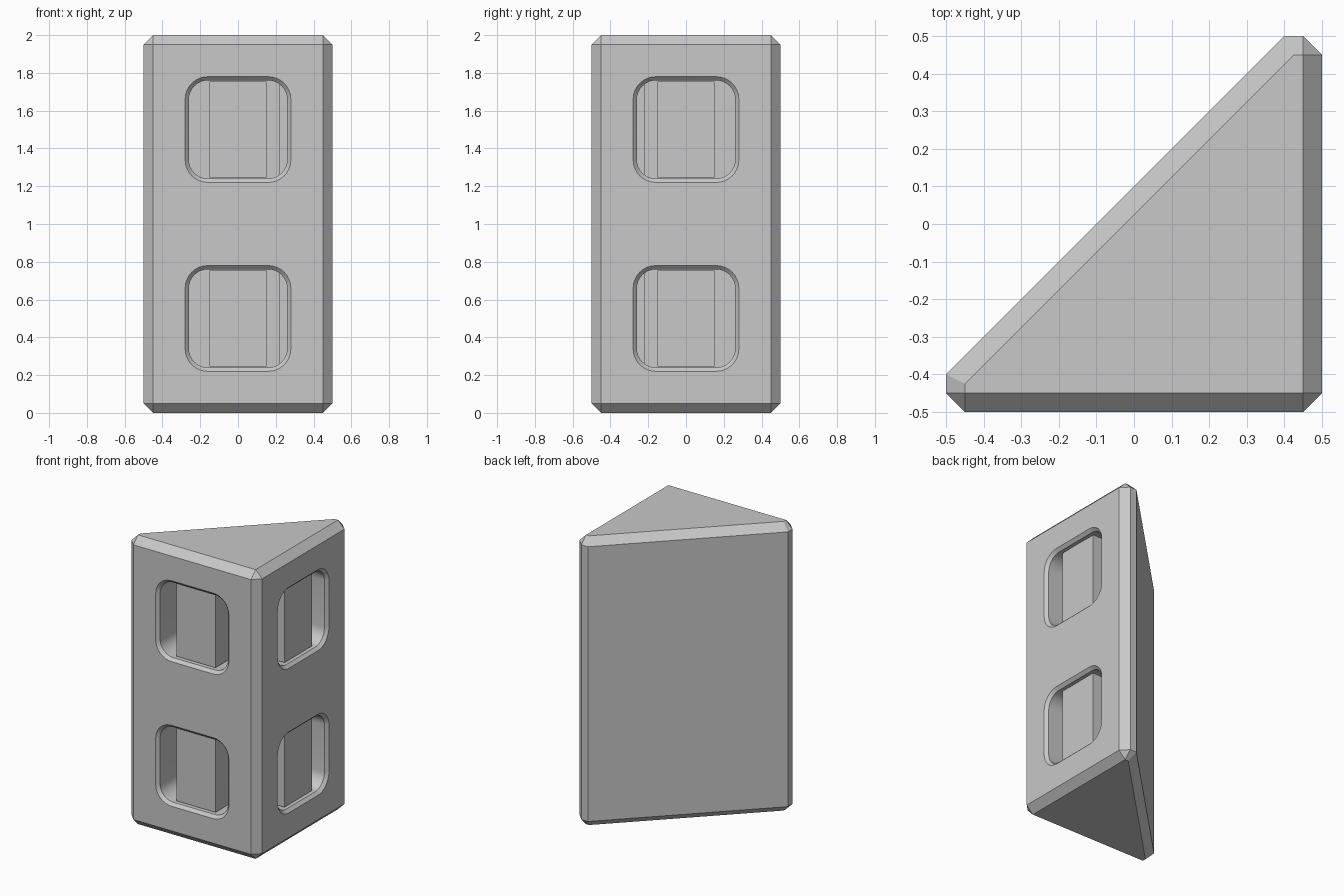
import bpy, bmesh, math
from mathutils import Matrix, Vector

if "Cube" in bpy.data.objects:
    bpy.data.objects.remove(bpy.data.objects["Cube"])

grey = bpy.data.materials.new("grey")
grey.diffuse_color = (0.58, 0.58, 0.58, 1)
grey.use_nodes = True
grey.node_tree.nodes["Principled BSDF"].inputs["Base Color"].default_value = grey.diffuse_color


def make_object(name, bm):
    bmesh.ops.recalc_face_normals(bm, faces=bm.faces[:])
    mesh = bpy.data.meshes.new(name)
    bm.to_mesh(mesh)
    bm.free()
    ob = bpy.data.objects.new(name, mesh)
    bpy.context.collection.objects.link(ob)
    mesh.materials.append(grey)
    return ob


def rounded_square(half, radius, y, steps=8):
    """Rounded square in the xz plane at depth y."""
    pts = []
    c = half - radius
    for q, (sx, sz) in enumerate(((1, 1), (-1, 1), (-1, -1), (1, -1))):
        for i in range(steps + 1):
            a = math.pi / 2 * (q + i / steps)
            pts.append(Vector((sx * c + radius * math.cos(a), y,
                               sz * c + radius * math.sin(a))))
    return pts


# Chamfered triangular prism
bm = bmesh.new()
side = [(-.5, -.4), (-.5, -.45), (-.45, -.5), (.45, -.5),
        (.5, -.45), (.5, .45), (.45, .5), (.4, .5)]
cap = [(-.45, -.45), (.45, -.45), (.45, .45), (.425, .45), (-.45, -.425)]
for pts, heights in ((side, (.05, 1.95)), (cap, (0, 2))):
    for z in heights:
        for x, y in pts:
            bm.verts.new((x, y, z))
bmesh.ops.convex_hull(bm, input=bm.verts[:])
bmesh.ops.dissolve_limit(bm, angle_limit=0.02, verts=bm.verts[:], edges=bm.edges[:])
body = make_object("body", bm)

# Window recesses with chamfered lips, and a block standing in each one
for face, turn in (("front", 0), ("right", math.pi / 2)):
    for level, z in (("lower", .5), ("upper", 1.5)):
        place = Matrix.Translation((0, 0, z)) @ Matrix.Rotation(turn, 4, 'Z')

        bm = bmesh.new()
        rings = [[bm.verts.new(p) for p in rounded_square(h, r, y)]
                 for h, r, y in ((.30, .14, -.52), (.26, .10, -.48), (.26, .10, -.22))]
        n = len(rings[0])
        for a, b in zip(rings, rings[1:]):
            for i in range(n):
                j = (i + 1) % n
                bm.faces.new((a[i], a[j], b[j], b[i]))
        bm.faces.new(rings[0])
        bm.faces.new(rings[-1])
        bm.transform(place)
        cutter = make_object(f"{face}_{level}_cutter", bm)
        cutter.hide_render = True
        cutter.hide_set(True)
        cut = body.modifiers.new(cutter.name, 'BOOLEAN')
        cut.operation = 'DIFFERENCE'
        cut.solver = 'EXACT'
        cut.object = cutter

        bm = bmesh.new()
        bmesh.ops.create_cube(bm, size=1)
        bm.transform(place @ Matrix.Translation((0, -.335, 0))
                     @ Matrix.Diagonal((.30, .25, .51, 1)))
        make_object(f"{face}_{level}_block", bm)

# Apply the cuts, then smooth the rounded recess corners
bpy.context.view_layer.objects.active = body
body.select_set(True)
for mod in list(body.modifiers):
    bpy.ops.object.modifier_apply(modifier=mod.name)
bpy.ops.object.shade_smooth_by_angle(angle=math.radians(30))
for ob in [o for o in bpy.data.objects if o.name.endswith("_cutter")]:
    bpy.data.objects.remove(ob)
